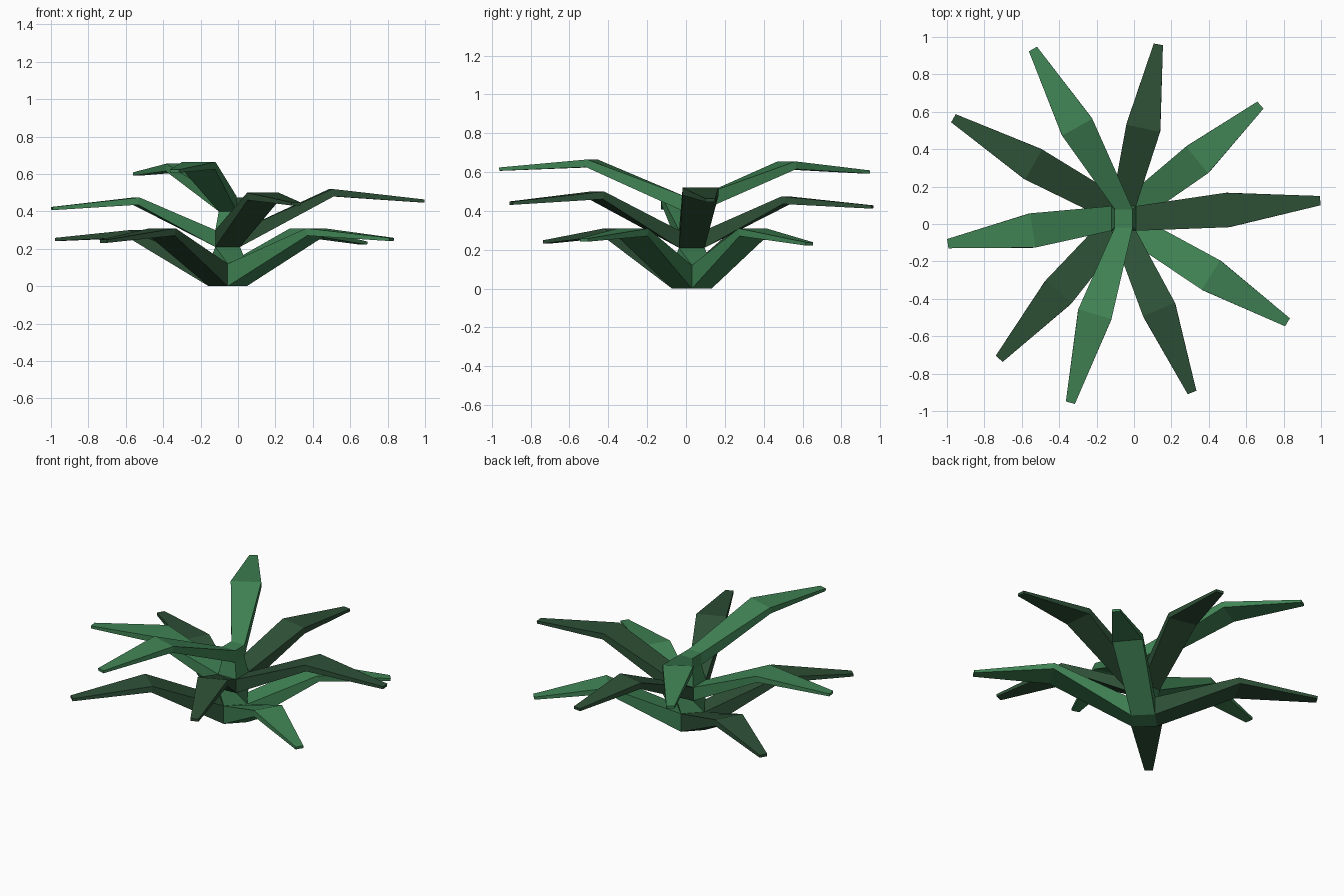
import bpy, math
from mathutils import Vector

if "Cube" in bpy.data.objects:
    bpy.data.objects.remove(bpy.data.objects["Cube"])

def material(name, col):
    m = bpy.data.materials.new(name)
    m.diffuse_color = (*col, 1)
    m.use_nodes = True
    m.node_tree.nodes["Principled BSDF"].inputs["Base Color"].default_value = m.diffuse_color
    return m

LIGHT = material("light_green", (0.051, 0.227, 0.089))
DARK = material("dark_green", (0.027, 0.080, 0.037))
CX, CY = -0.055, 0.03
UP = Vector((0, 0, 1))

def loft(name, rings, mat, cap_start):
    """Skin a list of four-point rings into a flat-faced solid."""
    verts = [p for r in rings for p in r]
    faces = []
    for i in range(len(rings) - 1):
        for k in range(4):
            a, b = i * 4 + k, i * 4 + (k + 1) % 4
            faces.append((a, b, b + 4, a + 4))
    n = len(verts)
    faces.append((n - 4, n - 3, n - 2, n - 1))
    if cap_start:
        faces.append((3, 2, 1, 0))
    me = bpy.data.meshes.new(name)
    me.from_pydata([tuple(v) for v in verts], [], faces)
    me.materials.append(mat)
    me.update()
    ob = bpy.data.objects.new(name, me)
    bpy.context.collection.objects.link(ob)

def ring(centre, forward, width, thick):
    """Rectangle facing along forward, with horizontal width."""
    side = forward.cross(UP).normalized()
    up = side.cross(forward).normalized()
    w, t = side * width / 2, up * thick / 2
    return [centre - w - t, centre + w - t, centre + w + t, centre - w + t]

def leaf(name, angle, half, z0, z1, bend, tip, mat):
    """Leaf drawn out of one side of the stem block, bent once."""
    out = Vector((math.cos(math.radians(angle)), math.sin(math.radians(angle)), 0))
    base = Vector((CX, CY, (z0 + z1) / 2)) + out * half
    bend, tip = Vector(bend), Vector(tip)
    bend.z -= 0.02
    d1, d2 = (bend - base).normalized(), (tip - bend).normalized()
    loft(name, [ring(base, out, half * 2, z1 - z0),
                ring(bend, (d1 + d2).normalized(), 0.185, 0.04),
                ring(tip, d2, 0.05, 0.017)], mat, False)

# stem: stacked square sections, lowest block turned by 45 degrees
def square(half, z, turn):
    return [Vector((CX + half * math.sqrt(2) * math.cos(a), CY + half * math.sqrt(2) * math.sin(a), z))
            for a in (math.radians(turn + 45 + 90 * k) for k in range(4))]

loft("stem", [square(0.072, 0, 45), square(0.072, 0.12, 45),
              square(0.066, 0.21, 0), square(0.066, 0.30, 0),
              square(0.048, 0.40, 0), square(0.048, 0.48, 0)], LIGHT, True)

# tiers: block half width, bottom, top, leaves (angle, bend, tip, colour)
tiers = {
    "lower": (0.072, 0, 0.12, [
        (45, (0.34, 0.345, 0.31), (0.675, 0.635, 0.23), LIGHT),
        (135, (-0.54, 0.32, 0.30), (-0.965, 0.565, 0.25), DARK),
        (225, (-0.405, -0.365, 0.31), (-0.72, -0.72, 0.24), DARK),
        (315, (0.415, -0.275, 0.31), (0.82, -0.525, 0.25), LIGHT)]),
    "middle": (0.066, 0.21, 0.30, [
        (0, (0.50, 0.075, 0.52), (0.995, 0.125, 0.455), DARK),
        (90, (0.05, 0.515, 0.475), (0.13, 0.96, 0.42), DARK),
        (180, (-0.545, -0.035, 0.475), (-0.995, -0.105, 0.415), LIGHT),
        (270, (0.135, -0.46, 0.50), (0.31, -0.90, 0.44), DARK)]),
    "upper": (0.048, 0.40, 0.48, [
        (90, (-0.305, 0.52, 0.655), (-0.54, 0.935, 0.60), LIGHT),
        (270, (-0.21, -0.485, 0.665), (-0.34, -0.955, 0.615), LIGHT)]),
}
for tier, (half, z0, z1, leaves) in tiers.items():
    for i, (angle, bend, tip, mat) in enumerate(leaves):
        leaf(f"{tier}_leaf_{i + 1}", angle, half, z0, z1, bend, tip, mat)
